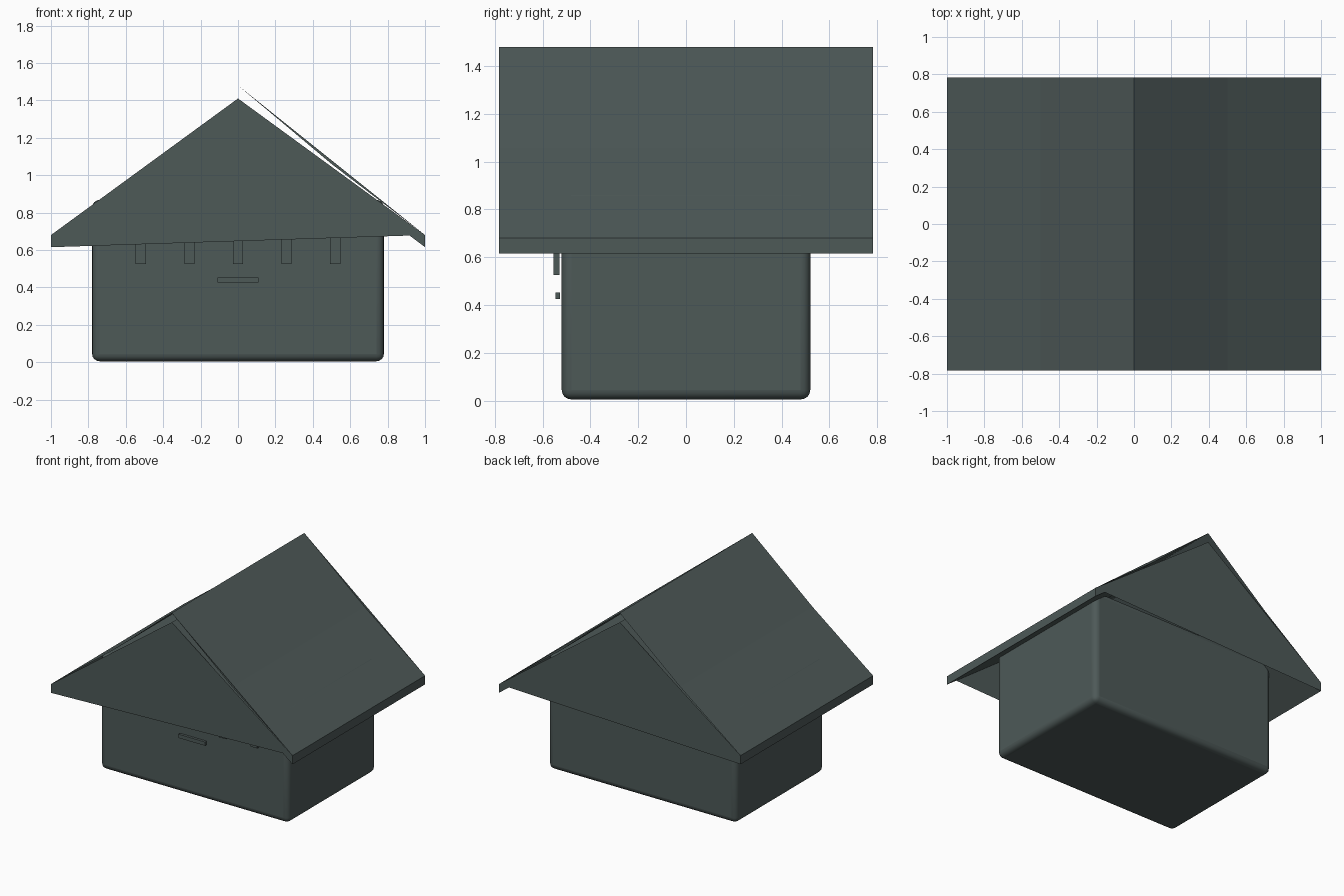
import bpy
import bmesh
import math

cube = bpy.data.objects.get("Cube")
if cube:
    bpy.data.objects.remove(cube, do_unlink=True)

slate = bpy.data.materials.new("slate_green")
slate.use_nodes = True
COLOUR = (0.075, 0.1, 0.097, 1)
slate.diffuse_color = COLOUR
slate.node_tree.nodes["Principled BSDF"].inputs["Base Color"].default_value = COLOUR


def finish(name, bm):
    mesh = bpy.data.meshes.new(name)
    bm.to_mesh(mesh)
    bm.free()
    mesh.materials.append(slate)
    obj = bpy.data.objects.new(name, mesh)
    bpy.context.collection.objects.link(obj)
    return obj


def box(name, low, high):
    bm = bmesh.new()
    bmesh.ops.create_cube(bm, size=1)
    for v in bm.verts:
        v.co = [l + (c + 0.5) * (h - l) for l, h, c in zip(low, high, v.co)]
    return finish(name, bm)


# Rounded body, whose top edges break through the roof
body = box("body", (-0.78, -0.52, 0.005), (0.78, 0.52, 0.868))
bevel = body.modifiers.new("round_edges", "BEVEL")
bevel.width = 0.04
bevel.segments = 4
bpy.context.view_layer.objects.active = body
body.select_set(True)
bpy.ops.object.shade_smooth_by_angle(angle=math.radians(40))
body.select_set(False)

# Roof shell: bent outer slopes, then the inner slopes back again
outer = [(-1, 0.68), (-0.5, 1.06), (0, 1.48), (0.5, 1.06), (1, 0.68)]
inner = [(1, 0.615), (0.5, 0.99), (0, 1.41), (-0.5, 0.99), (-1, 0.615)]
profile = outer + inner
bm = bmesh.new()
front = [bm.verts.new((x, -0.783, z)) for x, z in profile]
back = [bm.verts.new((x, 0.783, z)) for x, z in profile]
for i in range(len(profile)):
    j = (i + 1) % len(profile)
    bm.faces.new((front[i], front[j], back[j], back[i]))

# Gable panels, with the open slit beside the ridge
for panel in ((0, 7, 4), (0, 4, 9), (4, 5, 6), (2, 3, 4)):
    flip = panel == (2, 3, 4)
    order = panel[::-1] if flip else panel
    bm.faces.new([front[i] for i in panel[::-1]])
    bm.faces.new([back[i] for i in order[::-1]] if flip else [back[i] for i in panel])
finish("roof", bm)

# Row of brackets under the gable
for n in range(-2, 3):
    x = n * 0.26
    box(f"bracket_{n + 3}", (x - 0.027, -0.555, 0.525), (x + 0.027, -0.53, 0.68))

# Small front ledge
box("front_ledge", (-0.11, -0.546, 0.425), (0.11, -0.527, 0.453))
